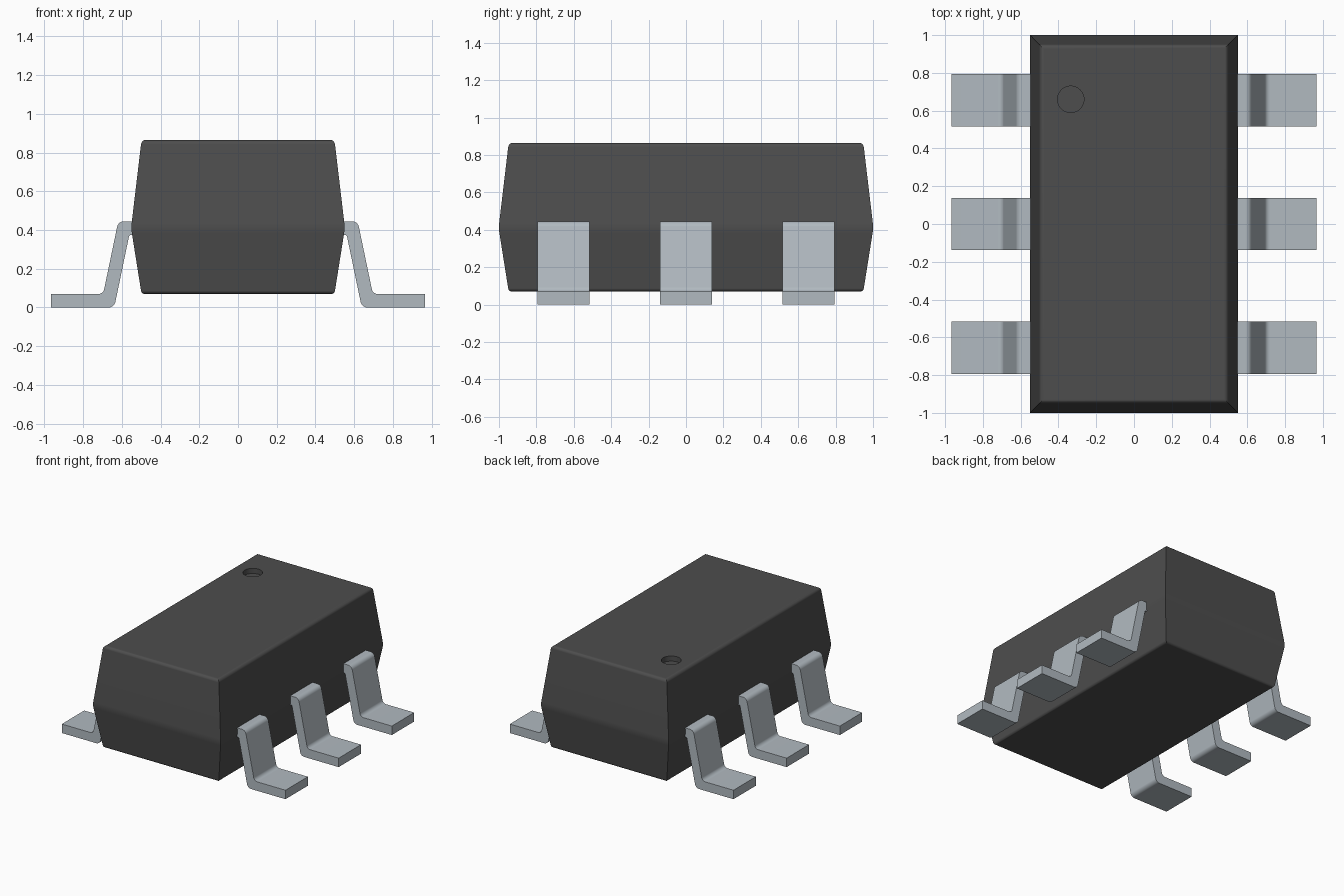
import bpy, bmesh, math
from mathutils import Vector

old = bpy.data.objects.get("Cube")
if old:
    bpy.data.objects.remove(old, do_unlink=True)


def material(name, rgb, rough):
    m = bpy.data.materials.new(name)
    m.use_nodes = True
    m.diffuse_color = (*rgb, 1)
    bsdf = next(n for n in m.node_tree.nodes if n.type == 'BSDF_PRINCIPLED')
    bsdf.inputs["Base Color"].default_value = (*rgb, 1)
    bsdf.inputs["Roughness"].default_value = rough
    return m


BLACK = material("black plastic", (0.075, 0.075, 0.075), 0.6)
METAL = material("tinned metal", (0.44, 0.49, 0.53), 0.5)


def rounded(corners, steps=5):
    """Outline through (x, z, radius) corners, each rounded by an arc."""
    out, n = [], len(corners)
    for i, (x, z, r) in enumerate(corners):
        p = Vector((x, z))
        if r == 0:
            out.append(p)
            continue
        a = (Vector(corners[i - 1][:2]) - p).normalized()
        b = (Vector(corners[(i + 1) % n][:2]) - p).normalized()
        half = a.angle(b) / 2
        centre = p + (a + b).normalized() * (r / math.sin(half))
        start = p + a * (r / math.tan(half)) - centre
        end = p + b * (r / math.tan(half)) - centre
        sweep = math.pi - 2 * half
        for k in range(steps + 1):
            t = k / steps
            v = start * math.sin((1 - t) * sweep) + end * math.sin(t * sweep)
            out.append(centre + v / math.sin(sweep))
    return out


def finish(bm, name, mat):
    bmesh.ops.recalc_face_normals(bm, faces=bm.faces[:])
    me = bpy.data.meshes.new(name)
    bm.to_mesh(me)
    bm.free()
    me.materials.append(mat)
    ob = bpy.data.objects.new(name, me)
    bpy.context.collection.objects.link(ob)
    return ob


def activate(ob):
    bpy.ops.object.select_all(action='DESELECT')
    ob.select_set(True)
    bpy.context.view_layer.objects.active = ob


def smooth(ob):
    activate(ob)
    bpy.ops.object.shade_smooth_by_angle(angle=math.radians(30))
    wn = ob.modifiers.new("weighted normals", 'WEIGHTED_NORMAL')
    wn.keep_sharp = True


# Body: rectangular rings following a tapered side profile
side = rounded([(0, 0.07, 0), (0.498, 0.07, 0.02), (0.552, 0.41, 0.2),
                (0.498, 0.865, 0.025), (0, 0.865, 0)])[1:-1]
bm = bmesh.new()
rings = [[bm.verts.new((sx * x, sy * (x + 0.45), z))
          for sx, sy in ((-1, -1), (1, -1), (1, 1), (-1, 1))] for x, z in side]
for lo, hi in zip(rings, rings[1:]):
    for i in range(4):
        j = (i + 1) % 4
        bm.faces.new((lo[i], lo[j], hi[j], hi[i]))
bm.faces.new(rings[0][::-1])
bm.faces.new(rings[-1])
body = finish(bm, "body", BLACK)

# Round pin-one dimple sunk into the top
bm = bmesh.new()
bmesh.ops.create_cone(bm, cap_ends=True, segments=40, radius1=0.07,
                      radius2=0.07, depth=0.1)
bmesh.ops.translate(bm, vec=(-0.335, 0.66, 0.875), verts=bm.verts[:])
cutter = finish(bm, "dimple_cutter", BLACK)
cutter.hide_render = True
cut = body.modifiers.new("dimple", 'BOOLEAN')
cut.operation = 'DIFFERENCE'
cut.solver = 'EXACT'
cut.object = cutter
activate(body)
bpy.ops.object.modifier_apply(modifier=cut.name)
bpy.data.objects.remove(cutter, do_unlink=True)
smooth(body)

# Gull-wing leads: one bent strip outline, extruded along y
LEAD = rounded([(0.50, 0.445, 0), (0.618, 0.445, 0.035), (0.696, 0.07, 0.03),
                (0.965, 0.07, 0), (0.965, 0, 0), (0.639, 0, 0.035),
                (0.561, 0.375, 0.012), (0.50, 0.375, 0)])
HALF_WIDTH = 0.138


def lead(name, sx, y):
    bm = bmesh.new()
    face = bm.faces.new([bm.verts.new((sx * p.x, y - HALF_WIDTH, p.y)) for p in LEAD])
    ext = bmesh.ops.extrude_face_region(bm, geom=[face])["geom"]
    bmesh.ops.translate(bm, vec=(0, 2 * HALF_WIDTH, 0),
                        verts=[g for g in ext if isinstance(g, bmesh.types.BMVert)])
    smooth(finish(bm, name, METAL))


for side_name, sx in (("left", 1), ("right", -1)):
    for place, y in (("front", -0.655), ("middle", 0), ("back", 0.655)):
        lead(f"{side_name}_{place}_lead", sx, y)
